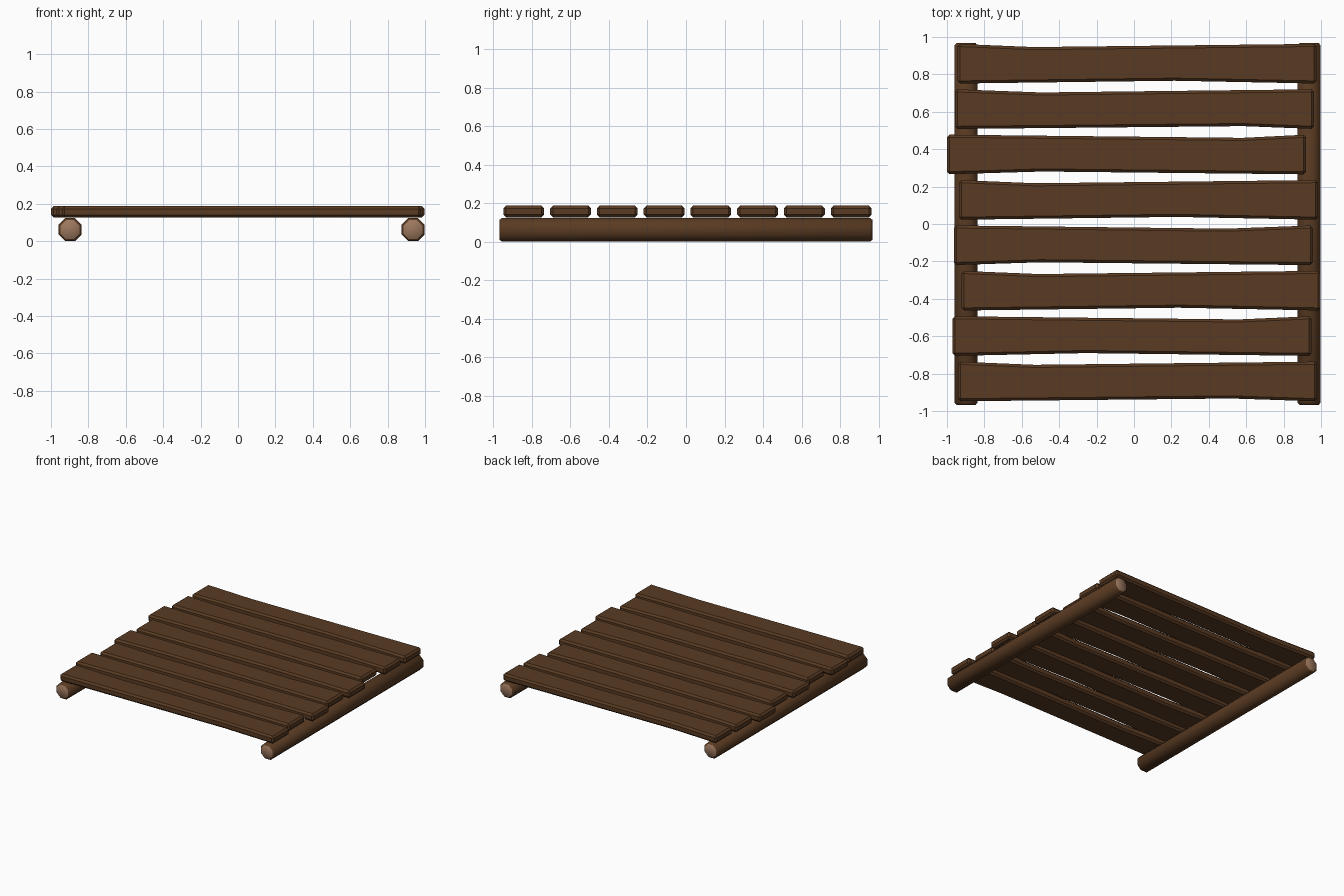
import bpy, bmesh, math

if "Cube" in bpy.data.objects:
    bpy.data.objects.remove(bpy.data.objects["Cube"])

def material(name, rgb):
    m = bpy.data.materials.new(name)
    m.diffuse_color = (*rgb, 1)
    m.use_nodes = True
    m.node_tree.nodes["Principled BSDF"].inputs["Base Color"].default_value = m.diffuse_color
    return m

brown = material("brown_wood", (0.100, 0.043, 0.016))
tan = material("cut_end_wood", (0.33, 0.185, 0.11))

def make_object(name, bm, mats):
    bmesh.ops.recalc_face_normals(bm, faces=bm.faces)
    me = bpy.data.meshes.new(name)
    bm.to_mesh(me)
    bm.free()
    ob = bpy.data.objects.new(name, me)
    bpy.context.collection.objects.link(ob)
    for m in mats:
        me.materials.append(m)
    return ob

def smooth(ob, deg):
    bpy.ops.object.select_all(action='DESELECT')
    ob.select_set(True)
    bpy.context.view_layer.objects.active = ob
    bpy.ops.object.shade_smooth_by_angle(angle=math.radians(deg))

# Octagonal support logs with chamfered, pale cut ends
def log(name, x):
    bm = bmesh.new()
    R = 0.062 / math.cos(math.pi / 8)
    rings = []
    for y, r in ((-0.968, R - 0.012), (-0.955, R), (0.955, R), (0.968, R - 0.012)):
        rings.append([bm.verts.new((x + r * math.cos(a), y, 0.062 + r * math.sin(a)))
                      for a in (math.pi / 8 + i * math.pi / 4 for i in range(8))])
    for a, b in zip(rings, rings[1:]):
        for i in range(8):
            bm.faces.new((a[i], a[(i + 1) % 8], b[(i + 1) % 8], b[i]))
    for ring in (rings[0], rings[-1]):
        bm.faces.new(ring).material_index = 1
    smooth(make_object(name, bm, (brown, tan)), 50)

log("left_log", -0.898)
log("right_log", 0.936)

# Hewn planks: each long edge has one shallow nick, at its own position
def edge_offset(x, nick, depth):
    t = (x + 0.96) / (nick + 0.96) if x < nick else (0.96 - x) / (0.96 - nick)
    return depth * max(0, t)

def plank(name, cx, cy, back_nick, front_nick):
    bm = bmesh.new()
    sections = []
    for x in sorted({-0.96, back_nick, front_nick, 0.96}):
        yb = 0.106 - edge_offset(x, back_nick, 0.017)
        yf = -0.106 + edge_offset(x, front_nick, 0.015)
        sections.append([bm.verts.new((cx + x, cy + y, z)) for y, z in
                         ((yf, 0.127), (yb, 0.127), (yb, 0.187), (yf, 0.187))])
    for a, b in zip(sections, sections[1:]):
        for i in range(4):
            bm.faces.new((a[i], a[(i + 1) % 4], b[(i + 1) % 4], b[i]))
    bm.faces.new(sections[0])
    bm.faces.new(sections[-1])
    ob = make_object(name, bm, (brown,))
    bev = ob.modifiers.new("chamfer", 'BEVEL')
    bev.width = 0.014
    bev.segments = 1
    bev.limit_method = 'ANGLE'
    bev.angle_limit = math.radians(40)

# Plank shift along x, back nick, front nick (back row first)
rows = [(0.016, -0.55, 0.2), (0.003, -0.5, 0.58), (-0.04, 0.62, -0.45), (0.024, -0.55, 0.2),
        (-0.003, 0.5, -0.5), (0.038, -0.55, 0.2), (-0.01, 0.57, -0.25), (0.019, -0.55, 0.5)]
for i, (cx, back, front) in enumerate(rows):
    plank(f"plank_{i + 1}", cx, 0.857 - i * 0.2427, back, front)
